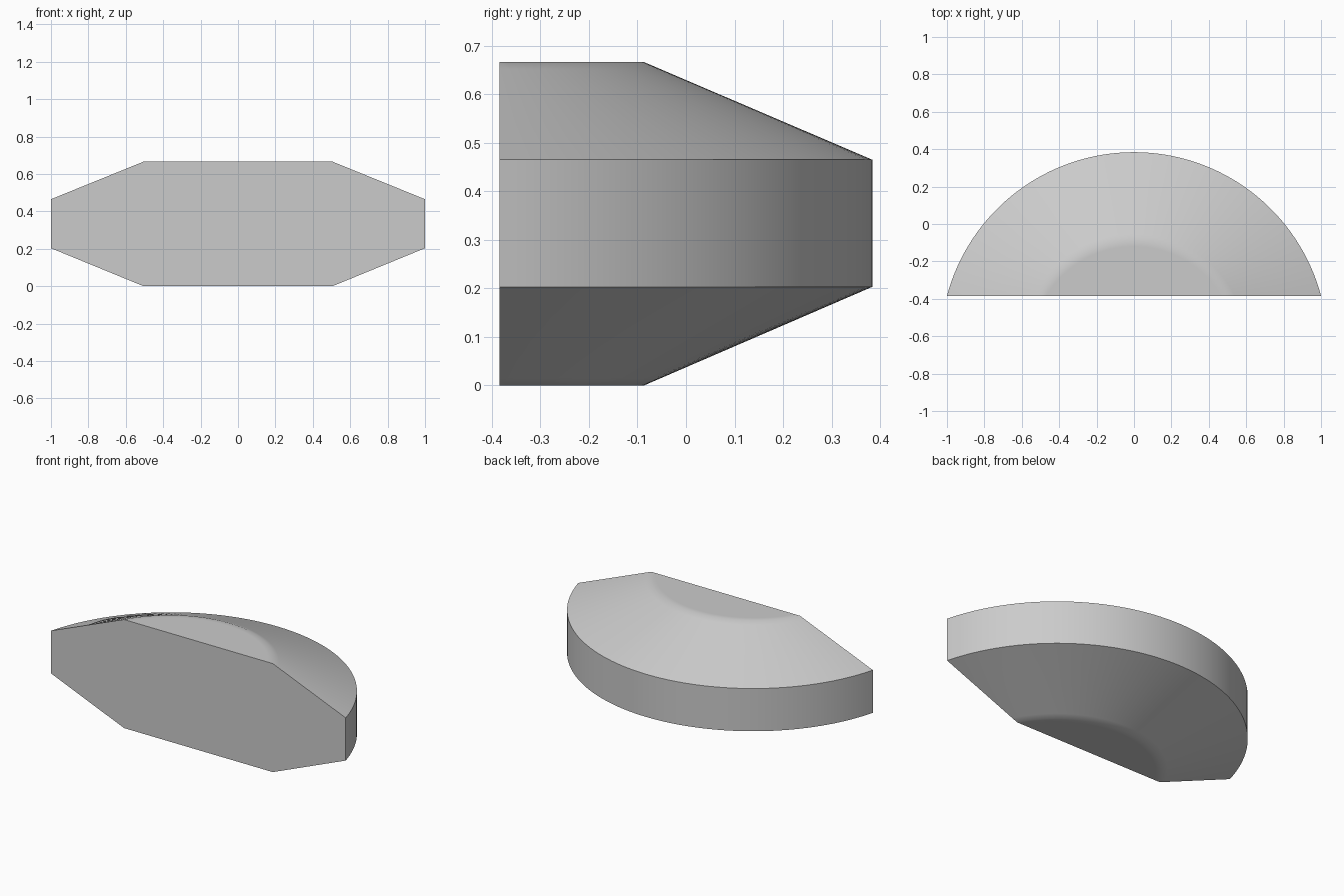
import bpy
import bmesh
import math

if "Cube" in bpy.data.objects:
    bpy.data.objects.remove(bpy.data.objects["Cube"], do_unlink=True)

FRONT_Y = -0.384
SEGMENTS = 64


def arc(half_width, rise, z):
    """Circular arc from right to left, both ends on the flat front."""
    radius = (half_width ** 2 + rise ** 2) / (2 * rise)
    centre_y = FRONT_Y + rise - radius
    sweep = math.atan2(half_width, radius - rise)
    points = []
    for i in range(SEGMENTS + 1):
        a = sweep * (2 * i / SEGMENTS - 1)
        points.append((radius * math.sin(a), centre_y + radius * math.cos(a), z))
    return points


def ring(t, z):
    """Blend from the flat cap's edge (0) to the outer rim (1)."""
    return arc(0.505 + 0.495 * t, 0.298 + 0.47 * t, z)


# Levels from bottom cap to top cap, with narrow bands that soften the cap edges
SOFT = 0.07
bottom, low, high, top = 0.0, 0.203, 0.465, 0.666
levels = [(-SOFT, bottom), (0, bottom), (SOFT, bottom + SOFT * (low - bottom)),
          (1, low), (1, high),
          (SOFT, top - SOFT * (top - high)), (0, top), (-SOFT, top)]

bm = bmesh.new()
rings = [[bm.verts.new(p) for p in ring(t, z)] for t, z in levels]

# Curved sides
for a, b in zip(rings, rings[1:]):
    for i in range(SEGMENTS):
        bm.faces.new((a[i], a[i + 1], b[i + 1], b[i]))

# Flat caps and the flat front
bm.faces.new(rings[0])
bm.faces.new(rings[-1])
bm.faces.new([r[0] for r in rings] + [r[-1] for r in reversed(rings)])
bmesh.ops.recalc_face_normals(bm, faces=bm.faces)

mesh = bpy.data.meshes.new("half_round_body")
bm.to_mesh(mesh)
bm.free()
body = bpy.data.objects.new("half_round_body", mesh)
bpy.context.collection.objects.link(body)

# Light grey finish
grey = bpy.data.materials.new("light_grey")
grey.use_nodes = True
colour = (0.6, 0.6, 0.6, 1)
grey.diffuse_color = colour
grey.node_tree.nodes["Principled BSDF"].inputs["Base Color"].default_value = colour
mesh.materials.append(grey)

bpy.ops.object.select_all(action="DESELECT")
body.select_set(True)
bpy.context.view_layer.objects.active = body
bpy.ops.object.shade_smooth_by_angle(angle=math.radians(30))
